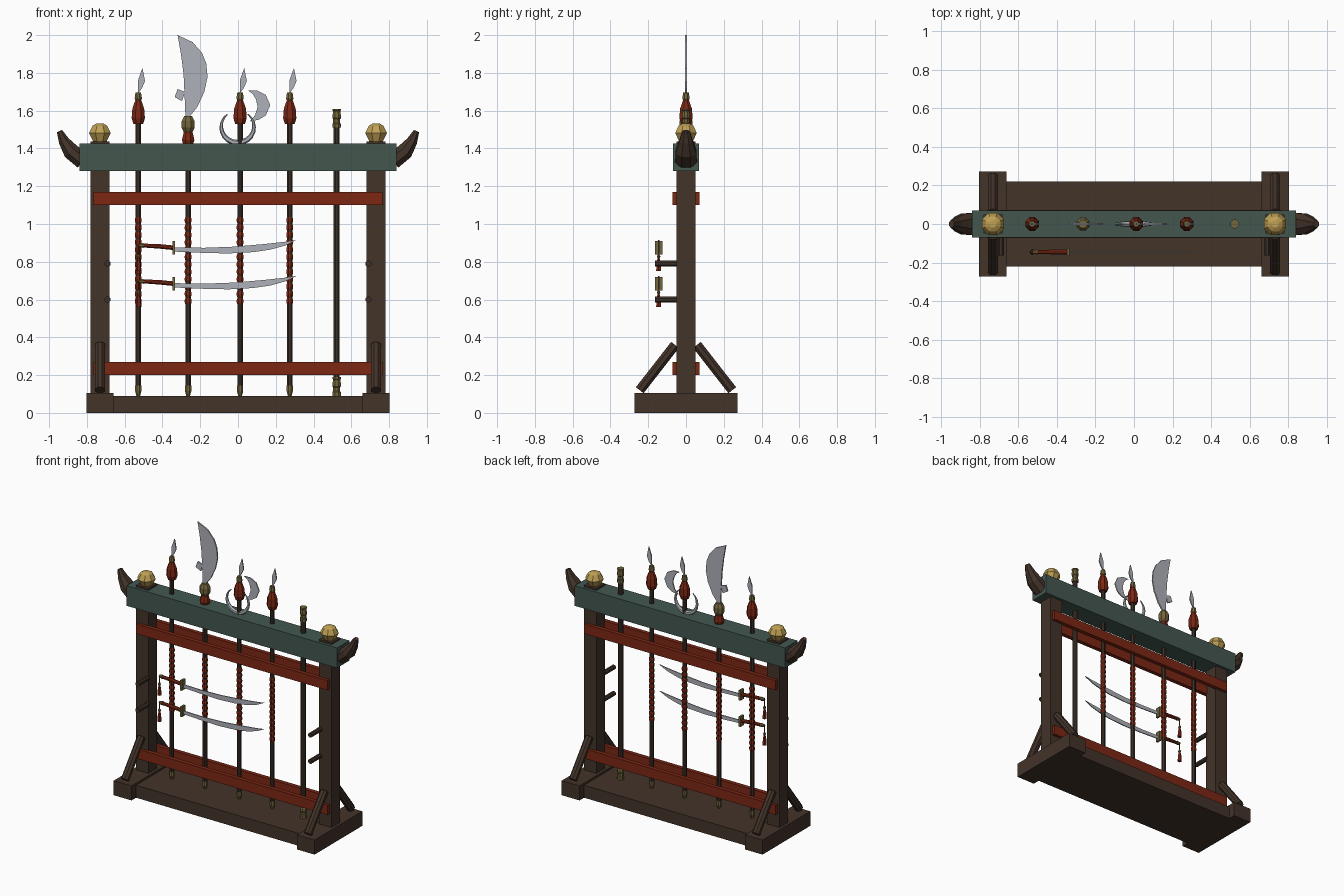
import bpy, bmesh, math
from mathutils import Vector

if "Cube" in bpy.data.objects:
    bpy.data.objects.remove(bpy.data.objects["Cube"])


def material(name, rgb):
    m = bpy.data.materials.new(name)
    m.diffuse_color = (*rgb, 1)
    m.use_nodes = True
    m.node_tree.nodes["Principled BSDF"].inputs["Base Color"].default_value = m.diffuse_color
    return m


WOOD = material("dark_wood", (0.055, 0.033, 0.022))
POLE = material("pole_wood", (0.046, 0.030, 0.021))
RED = material("red_lacquer", (0.20, 0.020, 0.007))
GREEN = material("green_paint", (0.056, 0.095, 0.078))
GOLD = material("gold", (0.52, 0.35, 0.09))
BRASS = material("dull_brass", (0.17, 0.13, 0.045))
STEEL = material("steel", (0.42, 0.44, 0.48))


def finish(name, bm, mat):
    bmesh.ops.recalc_face_normals(bm, faces=bm.faces)
    me = bpy.data.meshes.new(name)
    bm.to_mesh(me)
    bm.free()
    me.materials.append(mat)
    ob = bpy.data.objects.new(name, me)
    bpy.context.collection.objects.link(ob)
    return ob


def box(name, lo, hi, mat):
    bm = bmesh.new()
    bmesh.ops.create_cube(bm, size=1)
    for v in bm.verts:
        v.co = [(l + h) / 2 + c * (h - l) for l, h, c in zip(lo, hi, v.co)]
    return finish(name, bm, mat)


def loft(name, pts, radii, mat, sides=8, flat=1.0):
    """Rings swept along a planar path; flat scales the sideways radius."""
    bm = bmesh.new()
    pts = [Vector(p) for p in pts]
    rings = []
    for i, (p, r) in enumerate(zip(pts, radii)):
        t = (pts[min(i + 1, len(pts) - 1)] - pts[max(i - 1, 0)]).normalized()
        u = Vector((1, 0, 0)) if abs(t.y) > 0.3 else Vector((0, 1, 0))
        v = t.cross(u).normalized()
        ring = []
        for k in range(sides):
            a = 2 * math.pi * (k + 0.5) / sides
            ring.append(bm.verts.new(p + u * (r * flat * math.cos(a)) + v * (r * math.sin(a))))
        rings.append(ring)
    for a, b in zip(rings, rings[1:]):
        for k in range(sides):
            n = (k + 1) % sides
            bm.faces.new((a[k], a[n], b[n], b[k]))
    bm.faces.new(rings[0])
    bm.faces.new(rings[-1])
    return finish(name, bm, mat)


def turned(name, x, y, profile, mat, sides=8):
    """Vertical turned part from (z, radius) pairs."""
    return loft(name, [(x, y, z) for z, r in profile], [r for z, r in profile], mat, sides)


def plate(name, outline, y, thick, mat):
    """Thin plate from an x-z outline."""
    bm = bmesh.new()
    f = bm.faces.new([bm.verts.new((x, y - thick / 2, z)) for x, z in outline])
    ext = bmesh.ops.extrude_face_region(bm, geom=[f])
    for v in ext["geom"]:
        if isinstance(v, bmesh.types.BMVert):
            v.co.y += thick
    return finish(name, bm, mat)


# Base, beam
box("base_platform", (-0.67, -0.22, 0), (0.67, 0.22, 0.09), WOOD)
box("top_beam", (-0.84, -0.07, 1.28), (0.84, 0.07, 1.425), GREEN)

# Left and right frame parts
for s, side in ((-1, "left"), (1, "right")):
    c = s * 0.731
    box(side + "_foot", (c - 0.071, -0.272, 0), (c + 0.071, 0.272, 0.105), WOOD)
    box(side + "_post", (c - 0.05, -0.05, 0.10), (c + 0.05, 0.05, 1.42), WOOD)
    box(side + "_finial_cap", (c - 0.05, -0.05, 1.42), (c + 0.05, 0.05, 1.437), WOOD)
    turned(side + "_finial", c, 0, [(1.432, 0.036), (1.482, 0.062), (1.52, 0.042), (1.532, 0.02)], GOLD)
    loft(side + "_beam_horn",
         [(s * 0.82, 0, 1.335), (s * 0.885, 0, 1.385), (s * 0.922, 0, 1.44), (s * 0.945, 0, 1.492)],
         [0.05, 0.047, 0.031, 0.016], WOOD, 8, 1.25)
    for d, face in ((-1, "front"), (1, "back")):
        loft(f"{side}_{face}_brace", [(c, d * 0.245, 0.12), (c, d * 0.058, 0.36)], [0.028] * 2, WOOD)
    for z in (0.79, 0.60):
        loft(side + "_peg", [(s * 0.69, -0.04, z), (s * 0.69, -0.163, z)], [0.017] * 2, POLE)

# Paired rails that clamp the poles
for d, face in ((-1, "front"), (1, "back")):
    for z0, level in ((0.20, "lower"), (1.10, "upper")):
        y0, y1 = sorted((d * 0.042, d * 0.072))
        box(f"{face}_{level}_rail", (-0.765, y0, z0), (0.765, y1, z0 + 0.07), RED)


def pole(label, x, top):
    turned(label + "_pole", x, 0, [(0.13, 0.0155), (top, 0.0155)], POLE)
    turned(label + "_ferrule", x, 0, [(0.088, 0.01), (0.115, 0.018), (0.145, 0.018)], BRASS)
    band = turned(label + "_grip_wrap", x, 0, [(0.575, 0.016), (0.585, 0.0195), (0.597, 0.0195), (0.607, 0.016)], RED)
    arr = band.modifiers.new("repeat", "ARRAY")
    arr.count = 12
    arr.use_relative_offset = False
    arr.use_constant_offset = True
    arr.constant_offset_displace = (0, 0, 0.039)


# Two spears and the halberd share the tassel and spear point
for label, x in (("left_spear", -0.528), ("halberd", 0.011), ("right_spear", 0.274)):
    pole(label, x, 1.65)
    turned(label + "_tassel", x, 0, [(1.53, 0.028), (1.56, 0.038), (1.61, 0.034), (1.658, 0.016)], RED)
    turned(label + "_socket", x, 0, [(1.65, 0.014), (1.665, 0.021), (1.695, 0.016)], BRASS)
    plate(label + "_point", [(x - 0.002, 1.69), (x + 0.02, 1.72), (x + 0.036, 1.757), (x + 0.022, 1.826),
                             (x, 1.765)], 0, 0.008, STEEL)

# Halberd side blade and crescent
plate("halberd_side_blade",
      [(0.052, 1.707), (0.10, 1.707), (0.147, 1.683), (0.171, 1.63), (0.147, 1.575), (0.11, 1.552),
       (0.062, 1.543), (0.09, 1.575), (0.104, 1.62), (0.095, 1.66), (0.077, 1.69)], 0, 0.008, STEEL)
angles = [math.radians(128 + 284 * i / 16) for i in range(17)]
loft("halberd_crescent",
     [(-0.002 + 0.087 * math.cos(a), 0, 1.515 + 0.085 * math.sin(a)) for a in angles],
     [0.003 + 0.012 * math.sin(math.pi * i / 16) for i in range(17)], STEEL, 6)

# Glaive
G = -0.264
pole("glaive", G, 1.44)
turned("glaive_tassel", G, 0, [(1.415, 0.026), (1.445, 0.036), (1.49, 0.024)], RED)
turned("glaive_collar", G, 0, [(1.485, 0.024), (1.51, 0.037), (1.545, 0.037), (1.572, 0.022)], BRASS)
plate("glaive_blade",
      [(-0.278, 1.565), (-0.255, 1.57), (-0.215, 1.62), (-0.178, 1.70), (-0.161, 1.78), (-0.168, 1.85),
       (-0.19, 1.905), (-0.24, 1.963), (-0.32, 2.0), (-0.302, 1.90), (-0.288, 1.79), (-0.282, 1.66)],
      0, 0.01, STEEL)
plate("glaive_spur", [(-0.32, 1.714), (-0.28, 1.70), (-0.296, 1.65), (-0.335, 1.672)], 0, 0.01, STEEL)

# Staff with ridged brass ends
S = 0.522
turned("staff_pole", S, 0, [(0.10, 0.0175), (1.60, 0.0175)], POLE)
for z0, end in ((0.09, "lower"), (1.51, "upper")):
    turned(f"staff_{end}_cap", S, 0, [(z0 + h, r) for h, r in (
        (0, 0.024), (0.02, 0.024), (0.025, 0.02), (0.045, 0.02), (0.05, 0.024), (0.07, 0.024),
        (0.075, 0.021), (0.088, 0.021), (0.09, 0.024), (0.10, 0.024))], BRASS)

# Two curved sabres in front of the poles
Y = -0.145
for z, label in ((0.88, "upper_sabre"), (0.69, "lower_sabre")):
    plate(label + "_blade", [(x, z + h) for x, h in (
        (-0.34, -0.003), (-0.18, -0.006), (-0.02, 0.0), (0.14, 0.014), (0.25, 0.026), (0.31, 0.035),
        (0.25, 0.006), (0.17, -0.016), (0.08, -0.029), (-0.05, -0.036), (-0.18, -0.033), (-0.34, -0.026))],
        Y, 0.007, STEEL)
    box(label + "_guard", (-0.348, Y - 0.02, z - 0.042), (-0.333, Y + 0.02, z + 0.03), BRASS)
    loft(label + "_handle", [(-0.505, Y, z + 0.006), (-0.42, Y, z + 0.002), (-0.34, Y, z - 0.006)],
         [0.011, 0.013, 0.013], RED)
    loft(label + "_pommel", [(-0.525, Y, z + 0.007), (-0.500, Y, z + 0.006)], [0.010, 0.014], BRASS)
    turned(label + "_tassel_cord", -0.526, Y, [(z - 0.055, 0.004), (z + 0.008, 0.004)], RED, 6)
    turned(label + "_tassel_bead", -0.526, Y, [(z - 0.062, 0.006), (z - 0.052, 0.011), (z - 0.042, 0.006)], BRASS, 6)
    turned(label + "_tassel", -0.526, Y, [(z - 0.13, 0.015), (z - 0.085, 0.012), (z - 0.058, 0.006)], RED, 6)
